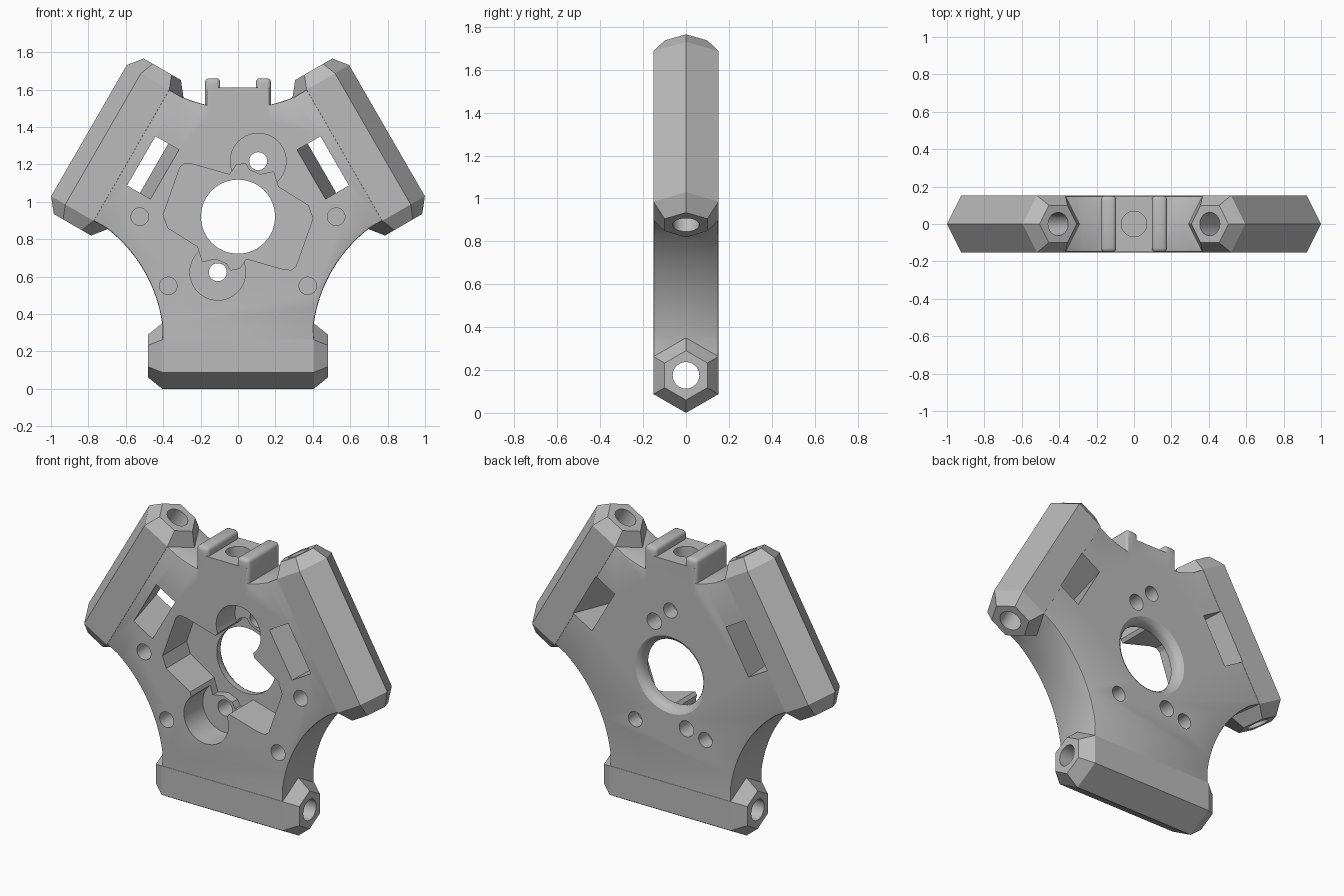
import bpy, bmesh
from math import sin, cos, pi, radians, sqrt
from mathutils import Vector

cube = bpy.data.objects.get("Cube")
if cube:
    bpy.data.objects.remove(cube)

CENTER = Vector((0, 0, 0.92))
HALF = 0.1505          # half thickness of the plate
Y = Vector((0, 1, 0))

grey = bpy.data.materials.new("plain grey")
grey.use_nodes = True
colour = (0.5, 0.5, 0.5, 1)
grey.diffuse_color = colour
grey.node_tree.nodes["Principled BSDF"].inputs["Base Color"].default_value = colour


def finish(name, bm):
    bmesh.ops.recalc_face_normals(bm, faces=bm.faces)
    mesh = bpy.data.meshes.new(name)
    bm.to_mesh(mesh)
    bm.free()
    mesh.materials.append(grey)
    ob = bpy.data.objects.new(name, mesh)
    bpy.context.collection.objects.link(ob)
    return ob


def extrude(name, points, vec):
    """Solid made by sweeping a flat outline along vec."""
    bm = bmesh.new()
    face = bm.faces.new([bm.verts.new(p) for p in points])
    out = bmesh.ops.extrude_face_region(bm, geom=[face])
    moved = [v for v in out["geom"] if isinstance(v, bmesh.types.BMVert)]
    bmesh.ops.translate(bm, verts=moved, vec=vec)
    return finish(name, bm)


def loft(name, origin, axis, ref, rings, sides=40):
    """Solid of polygon rings (distance, radius) along axis."""
    bm = bmesh.new()
    side = axis.cross(ref)
    loops = []
    for t, r in rings:
        loops.append([bm.verts.new(origin + axis * t + (ref * cos(a) + side * sin(a)) * r)
                      for a in (2 * pi * i / sides for i in range(sides))])
    for a, b in zip(loops, loops[1:]):
        for i in range(sides):
            j = (i + 1) % sides
            bm.faces.new((a[i], a[j], b[j], b[i]))
    bm.faces.new(loops[0])
    bm.faces.new(loops[-1])
    return finish(name, bm)


def apply(ob, mod):
    bpy.context.view_layer.objects.active = ob
    bpy.ops.object.modifier_apply(modifier=mod.name)


def bevel(ob, width, segments):
    mod = ob.modifiers.new("bevel", "BEVEL")
    mod.width, mod.segments = width, segments
    apply(ob, mod)


def combine(ob, other, operation):
    mod = ob.modifiers.new("combine", "BOOLEAN")
    mod.object, mod.operation, mod.solver = other, operation, "EXACT"
    apply(ob, mod)
    bpy.data.objects.remove(other)


def polar(angle, radius, offset=0.0):
    """Point in the plate's plane, offset sideways from a radius."""
    return CENTER + Vector((cos(angle) * radius - sin(angle) * offset, 0,
                            sin(angle) * radius + cos(angle) * offset))


def box(name, x0, x1, z0, z1):
    return extrude(name, [(x0, -HALF, z0), (x1, -HALF, z0), (x1, -HALF, z1), (x0, -HALF, z1)],
                   Y * 2 * HALF)


def hole(x, z, radius, y0, y1):
    return loft("hole_cutter", Vector((x, 0, z)), Y, Vector((1, 0, 0)), [(y0, radius), (y1, radius)])


# Three-armed plate with concave arcs between the arms
arms = [radians(a) for a in (-90, 30, 150)]
ARC = 0.78
outline = []
for arm in arms:
    outline += [polar(arm, 0.76, -0.405), polar(arm, 0.76, 0.405), polar(arm, 0.64, 0.405)]
    mid = arm + radians(60)
    for i in range(25):
        s = -0.302 + 0.604 * i / 24
        outline.append(polar(mid, 0.58 + ARC - sqrt(ARC * ARC - s * s), s))
outline = [p - Y * HALF for p in outline]
frame = extrude("bracket_frame", outline, Y * 2 * HALF)
bevel(frame, 0.008, 2)

# Hexagonal bars with tapered ends
for arm in arms:
    radial = polar(arm, 1) - CENTER
    tangent = polar(arm, 0, 1) - CENTER
    bar = loft("hex_bar", polar(arm, 0.745), tangent, radial,
               [(-0.48, 0.115), (-0.405, 0.175), (0.405, 0.175), (0.48, 0.115)], 6)
    combine(frame, bar, "UNION")

# Top block with two rounded ridges
combine(frame, box("top_block", -0.165, 0.165, 1.44, 1.61), "UNION")
for s in (-1, 1):
    a, b = sorted((s * 0.095, s * 0.177))
    ridge = box("ridge", a, b, 1.46, 1.66)
    bevel(ridge, 0.022, 3)
    combine(frame, ridge, "UNION")

# Bores along the bars
for arm in arms:
    radial = polar(arm, 1) - CENTER
    tangent = polar(arm, 0, 1) - CENTER
    combine(frame, loft("bore", polar(arm, 0.745), tangent, radial,
                        [(-0.6, 0.062), (0.6, 0.062)]), "DIFFERENCE")

# Slanted slots in the two upper arms
for arm in arms[1:]:
    tangent = polar(arm, 0, 1) - CENTER
    profile = [(0.45, -0.16), (0.595, -0.16), (0.665, 0.16), (0.52, 0.16)]
    points = [polar(arm, r, -0.152) + Y * y for r, y in profile]
    combine(frame, extrude("slot_cutter", points, tangent * 0.304), "DIFFERENCE")

# Stepped front pocket, the same after half a turn
half = [(-0.4, 0.01), (-0.31, 0.265), (-0.285, 0.285), (-0.24, 0.28), (-0.045, 0.225),
        (-0.01, 0.275), (0.04, 0.285), (0.06, 0.25), (0.12, 0.225), (0.19, 0.24),
        (0.215, 0.16), (0.375, 0.06)]
pocket = half + [(-x, -z) for x, z in half]
points = [CENTER + Vector((x, -0.2, z)) for x, z in pocket]
combine(frame, extrude("pocket_cutter", points, Y * 0.28), "DIFFERENCE")
for s in (-1, 1):
    x, z = s * 0.108, 0.92 + s * 0.297
    combine(frame, hole(x, z, 0.149, -0.2, 0.03), "DIFFERENCE")
    combine(frame, hole(x, z, 0.048, -0.2, 0.2), "DIFFERENCE")

# Central opening, flared at the back
opening = loft("opening_cutter", CENTER, Y, Vector((1, 0, 0)),
               [(-0.2, 0.198), (0.11, 0.198), (0.125, 0.204), (0.14, 0.215), (0.152, 0.235),
                (0.2, 0.235)], 64)
combine(frame, opening, "DIFFERENCE")

# Blind holes on front and back, and in the top block
for x, z in ((0.525, 0.92), (-0.525, 0.92), (0.373, 0.55), (-0.373, 0.55)):
    combine(frame, hole(x, z, 0.047, -0.2, 0.05), "DIFFERENCE")
for x, z in ((0, 1.31), (0.235, 0.59), (-0.235, 0.59)):
    combine(frame, hole(x, z, 0.045, 0.06, 0.2), "DIFFERENCE")
combine(frame, loft("top_hole", Vector((0, 0, 1.4)), Vector((0, 0, 1)), Vector((1, 0, 0)),
                    [(0, 0.068), (0.4, 0.068)]), "DIFFERENCE")

# Smooth curves, sharp edges
bpy.ops.object.select_all(action="DESELECT")
frame.select_set(True)
bpy.context.view_layer.objects.active = frame
bpy.ops.object.shade_smooth_by_angle(angle=radians(30))
